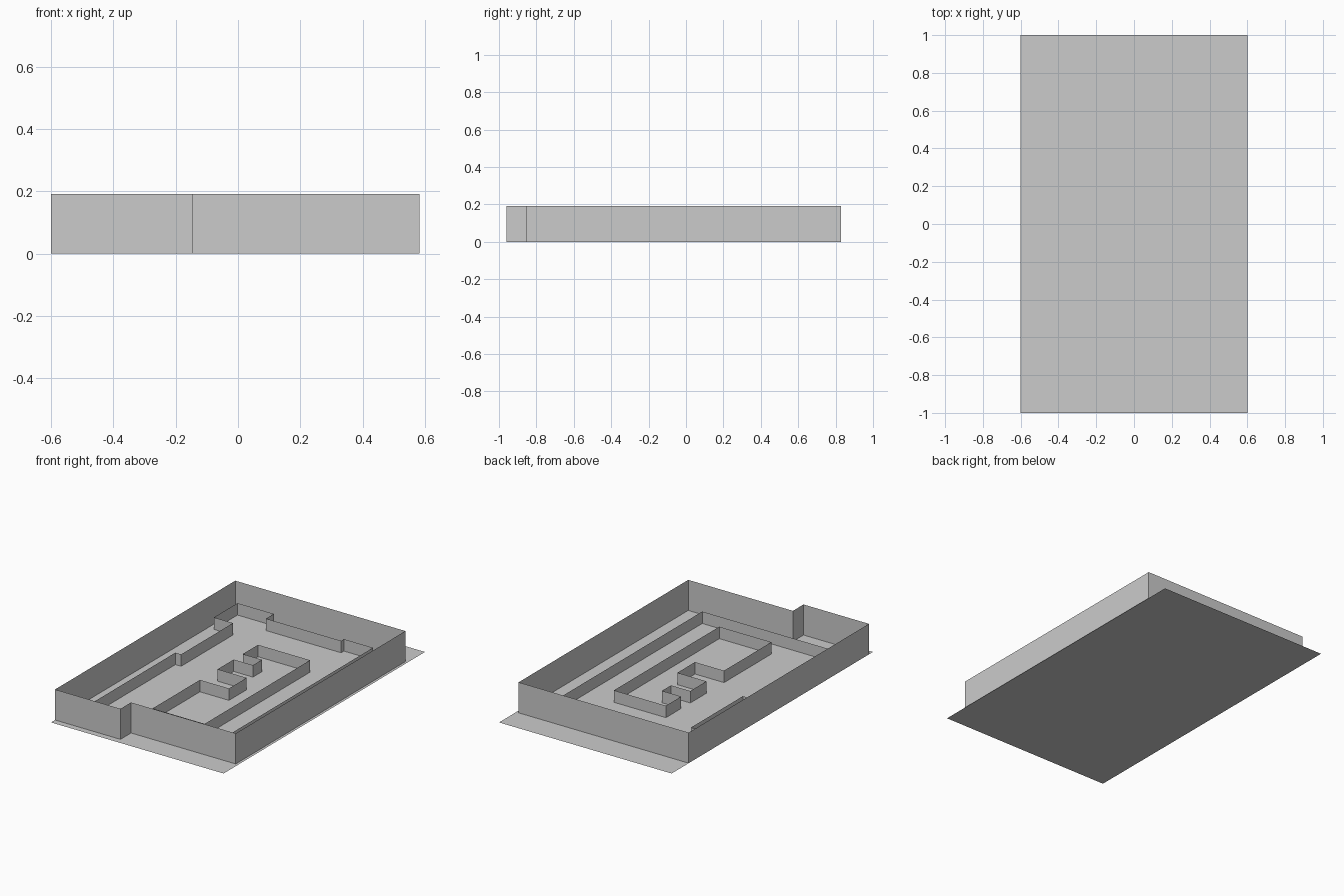
import bpy


def add_mesh(name, verts, faces):
    mesh = bpy.data.meshes.new(name)
    mesh.from_pydata(verts, [], faces)
    mesh.update()
    obj = bpy.data.objects.new(name, mesh)
    bpy.context.collection.objects.link(obj)
    return obj


def wall_loop(name, outline, height):
    """Closed thin-sheet wall standing on the floor along an outline."""
    n = len(outline)
    verts = [(x, y, z) for z in (0, height) for x, y in outline]
    faces = [(i, (i + 1) % n, (i + 1) % n + n, i + n) for i in range(n)]
    return add_mesh(name, verts, faces)


# Flat floor sheet
add_mesh("floor", [(-0.6, -1, 0), (0.6, -1, 0), (0.6, 1, 0), (-0.6, 1, 0)],
         [(0, 1, 2, 3)])

# Tall outer wall with the front notch
wall_loop("outer_wall", [
    (-0.6, -0.96), (-0.145, -0.96), (-0.145, -0.855),
    (0.583, -0.855), (0.583, 0.83), (-0.6, 0.83)], 0.192)

# Low inner wall following the outer one (normals face the track)
wall_loop("inner_wall", [
    (-0.56, 0.795), (-0.307, 0.795), (-0.307, 0.717), (0.215, 0.717),
    (0.215, 0.745), (0.417, 0.745), (0.417, -0.757), (-0.467, -0.757),
    (-0.467, 0.045), (-0.427, 0.045), (-0.427, 0.56), (-0.56, 0.56)], 0.075)

# Low island wall with stepped left side
wall_loop("island_wall", [
    (-0.142, -0.645), (0.22, -0.645), (0.22, 0.402), (-0.142, 0.402),
    (-0.142, 0.25), (-0.008, 0.25), (-0.008, 0.16), (-0.142, 0.16),
    (-0.142, 0.0), (0.06, 0.0), (0.06, -0.175), (-0.142, -0.175)], 0.075)
